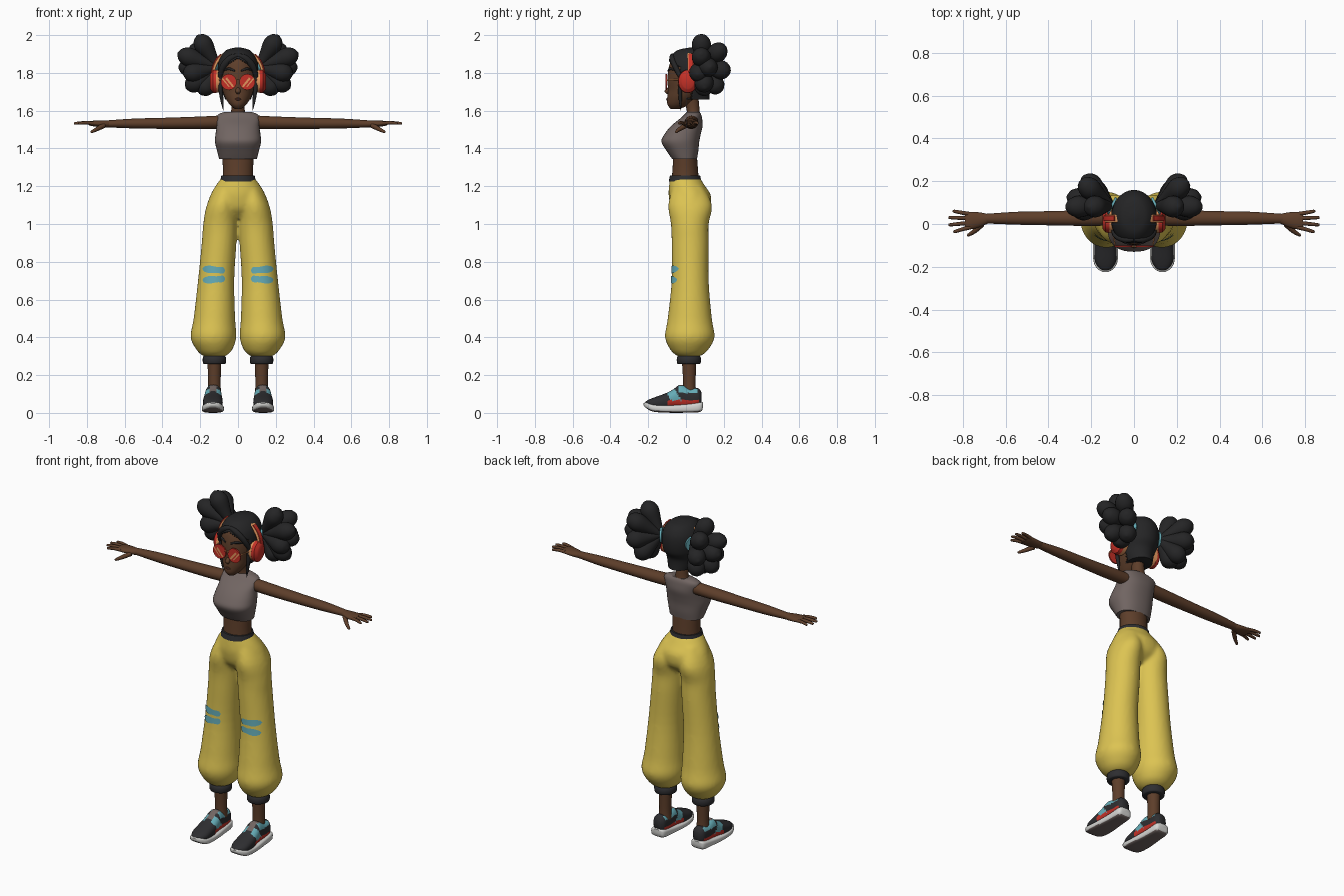
import bpy, bmesh, math
from mathutils import Vector

cube = bpy.data.objects.get("Cube")
if cube:
    bpy.data.objects.remove(cube, do_unlink=True)


def material(name, *rgb):
    m = bpy.data.materials.new(name)
    m.use_nodes = True
    m.diffuse_color = (*rgb, 1)
    bsdf = next(n for n in m.node_tree.nodes if n.type == 'BSDF_PRINCIPLED')
    bsdf.inputs["Base Color"].default_value = (*rgb, 1)
    bsdf.inputs["Roughness"].default_value = 0.8
    return m


YELLOW = material("yellow cloth", .72, .55, .085)
SKIN = material("brown skin", .11, .048, .023)
HAIR = material("black hair", .018, .018, .019)
GREY = material("warm grey", .165, .13, .122)
ORANGE = material("orange", .75, .3, .11)
RED = material("red", .55, .03, .02)
TEAL = material("teal", .13, .41, .47)
WHITE = material("off white", .66, .66, .64)
DARK = material("charcoal", .027, .027, .03)
LIP = material("dark brown", .05, .018, .012)
made = []


def add_mesh(name, verts, faces, mat, pair=False):
    bm = bmesh.new()
    vs = [bm.verts.new(v) for v in verts]
    for f in faces:
        bm.faces.new([vs[i] for i in f])
    bmesh.ops.recalc_face_normals(bm, faces=bm.faces)
    me = bpy.data.meshes.new(name)
    bm.to_mesh(me)
    bm.free()
    me.materials.append(mat)
    ob = bpy.data.objects.new(name, me)
    bpy.context.collection.objects.link(ob)
    if pair:
        ob.modifiers.new("mirror", 'MIRROR')
    made.append(ob)
    return ob


def spline(rows, k):
    """Catmull-Rom subdivision of rows of numbers."""
    out = []
    for i in range(len(rows) - 1):
        p = [rows[max(0, min(len(rows) - 1, i + j))] for j in (-1, 0, 1, 2)]
        for s in range(k):
            t = s / k
            out.append([b + .5 * t * (c - a + t * (2 * a - 5 * b + 4 * c - d + t * (3 * (b - c) + d - a)))
                        for a, b, c, d in zip(*p)])
    return out + [list(rows[-1])]


def sweep(name, rows, mat, axis=None, bend=None, n=24, k=4, power=2, pair=False):
    """Loft of rings (x, y, z, width, height); bend = reference vector for curved paths."""
    rows = spline(rows, k)
    pts = [Vector(r[:3]) for r in rows]
    main = Vector(axis) if axis else pts[-1] - pts[0]
    verts, faces = [], []
    for i, r in enumerate(rows):
        d = main if bend is None else pts[min(i + 1, len(pts) - 1)] - pts[max(i - 1, 0)]
        d = d.normalized()
        ref = Vector(bend) if bend else Vector((0, -1, 0) if abs(d.z) > .9 else (0, 0, 1))
        u = d.cross(ref).normalized()
        v = d.cross(u)
        for j in range(n):
            a = math.tau * j / n
            c, s = math.cos(a), math.sin(a)
            c, s = (math.copysign(abs(q) ** (2 / power), q) for q in (c, s))
            verts.append(pts[i] + u * c * max(r[3], .001) + v * s * max(r[4], .001))
    for i in range(len(rows) - 1):
        for j in range(n):
            a, b = i * n + j, i * n + (j + 1) % n
            faces.append((a, b, b + n, a + n))
    faces += [range(n), range(len(verts) - n, len(verts))]
    return add_mesh(name, verts, faces, mat, pair)


def paint(ob, mats, rule):
    for m in mats:
        ob.data.materials.append(m)
    for f in ob.data.polygons:
        f.material_index = rule(f.center, f.normal)


def plate(name, outline, y, mat):
    return add_mesh(name, [(x, y, z) for x, z in outline], [range(len(outline))], mat, True)


# Trousers: two legs and hips fused into one skin
leg = sweep("trousers", [(.125, .015, .30, .058, .06), (.125, .017, .33, .092, .097), (.13, .02, .4, .121, .131),
            (.125, .02, .5, .11, .117), (.116, .022, .7, .096, .098), (.1, .022, .9, .092, .098),
            (.094, .02, 1, .09, .1), (.085, .022, 1.1, .08, .116), (.06, .01, 1.2, .055, .08)],
            YELLOW, (0, 0, 1), n=32, pair=True)
hips = sweep("hips", [(0, .02, 1.03, .09, .05), (0, .024, 1.08, .163, .1), (0, .02, 1.15, .147, .112),
             (0, .006, 1.2, .12, .096), (0, -.006, 1.245, .087, .079)], YELLOW, (0, 0, 1), n=32)
leg.modifiers.clear()
bm = bmesh.new()
bm.from_mesh(leg.data)
geo = bmesh.ops.duplicate(bm, geom=bm.verts[:] + bm.edges[:] + bm.faces[:])["geom"]
for v in geo:
    if isinstance(v, bmesh.types.BMVert):
        v.co.x *= -1
bmesh.ops.reverse_faces(bm, faces=[f for f in geo if isinstance(f, bmesh.types.BMFace)])
bm.from_mesh(hips.data)
bm.to_mesh(leg.data)
bm.free()
made.remove(hips)
bpy.data.objects.remove(hips, do_unlink=True)
remesh = leg.modifiers.new("fuse", 'REMESH')
remesh.mode, remesh.voxel_size, remesh.use_smooth_shade = 'VOXEL', .01, True
soft = leg.modifiers.new("soften", 'SMOOTH')
soft.factor, soft.iterations = .5, 6

# Painted knee stripes, laid onto the trousers
for label, z, lean in (("upper", .758, .004), ("lower", .706, -.004)):
    cols, verts = 18, []
    for i in range(cols + 1):
        t = i / cols * 2 - 1
        h = .018 * (1 - abs(t) ** 6) ** .5 + .002 * math.sin(5 * t)
        verts += [(.128 + .058 * t, -.3, z + lean * t + h * q) for q in (-1, 0, 1)]
    faces = [(a, a + 1, a + 4, a + 3) for i in range(cols) for a in (3 * i, 3 * i + 1)]
    stripe = add_mesh(label + "_knee_stripes", verts, faces, TEAL, True)
    wrap = stripe.modifiers.new("lay", 'SHRINKWRAP')
    wrap.target, wrap.wrap_method, wrap.wrap_mode = leg, 'PROJECT', 'ABOVE_SURFACE'
    wrap.use_project_y, wrap.offset = True, .004

# Waist, crop top, neck
sweep("waistband", [(0, -.005, 1.225, .095, .086), (0, -.005, 1.256, .088, .08)], DARK, k=1, n=32)
sweep("waist", [(0, -.004, 1.2, .085, .075), (0, -.004, 1.28, .08, .068), (0, -.005, 1.4, .085, .06)], SKIN, n=32)
sweep("crop_top", [(0, -.008, 1.345, .1, .066), (0, -.018, 1.385, .11, .083), (0, -.03, 1.435, .122, .1),
      (0, -.018, 1.475, .119, .096), (0, .005, 1.52, .113, .083), (0, .028, 1.56, .116, .057),
      (0, .036, 1.58, .105, .044), (0, .038, 1.592, .075, .034)], GREY, (0, 0, 1), n=36, power=2.3)
sweep("neck", [(0, .04, 1.56, .055, .036), (0, .038, 1.6, .036, .034), (0, .025, 1.68, .036, .04)], SKIN, (0, 0, 1))

# Arms and hands
sweep("arms", [(.08, .03, 1.54, .035, .035), (.2, .028, 1.536, .037, .033), (.4, .027, 1.533, .033, .029),
      (.55, .027, 1.532, .03, .026), (.7, .025, 1.53, .022, .018)], SKIN, (1, 0, 0), pair=True)
sweep("palms", [(.68, .025, 1.53, .021, .018), (.72, .02, 1.53, .034, .018), (.765, .016, 1.532, .041, .015),
      (.79, .015, 1.533, .036, .01)], SKIN, (1, 0, 0), pair=True)
fingers = [("little", .77, .047, .848, .06), ("ring", .77, .027, .868, .03),
           ("middle", .77, .005, .868, -.004), ("index", .765, -.015, .845, -.036)]
for label, x0, y0, x1, y1 in fingers:
    sweep(label + "_fingers", [(x0, y0, 1.533, .01, .01), ((x0 + x1) / 2, (y0 + y1) / 2, 1.536, .009, .009),
          (x1 - .006, y1, 1.533, .007, .007), (x1, y1, 1.532, .002, .002)], SKIN, n=10, pair=True)
sweep("thumbs", [(.71, 0, 1.522, .014, .014), (.745, -.033, 1.503, .011, .011),
      (.774, -.052, 1.488, .007, .007), (.779, -.056, 1.486, .002, .002)], SKIN, n=10, pair=True)

# Head and face
skull = [(0, -.055, 1.61, .018, .026), (0, -.042, 1.632, .044, .056), (0, -.018, 1.67, .068, .081),
         (0, .008, 1.71, .083, .103), (0, .02, 1.76, .094, .118), (0, .026, 1.82, .097, .119),
         (0, .03, 1.87, .085, .105), (0, .034, 1.908, .052, .068), (0, .034, 1.922, .005, .005)]
sweep("head", skull, SKIN, (0, 0, 1), n=40)
sweep("nose", [(0, -.085, 1.728, .006, .006), (0, -.1, 1.703, .014, .014), (0, -.095, 1.688, .006, .006)],
      SKIN, (0, 0, -1), n=12)
sweep("lips", [(-.022, -.091, 1.66, .003, .002), (0, -.098, 1.661, .007, .008), (.022, -.091, 1.66, .003, .002)],
      LIP, n=12)
sweep("eyebrows", [(.018, -.095, 1.812, .003, .005), (.05, -.082, 1.822, .006, .007), (.076, -.055, 1.812, .003, .003)],
      HAIR, n=10, pair=True)

# Hair cap with an open face, bangs and loose locks
cap = sweep("hair_cap", [(0, .04, 1.66, .068, .085)] + [(x, y + .002, z + .012, a + .01, b + .012)
            for x, y, z, a, b in skull[3:]], HAIR, (0, 0, 1), n=56, k=8)
bm = bmesh.new()
bm.from_mesh(cap.data)
gone = []
for f in bm.faces:
    c = f.calc_center_median()
    if (c.y < -.025 and c.z < 1.88 - .5 * abs(c.x)) or (c.y < .03 and c.z < 1.72):
        gone.append(f)
bmesh.ops.delete(bm, geom=gone, context='FACES')
bm.to_mesh(cap.data)
bm.free()
shell = cap.modifiers.new("thickness", 'SOLIDIFY')
shell.thickness = .008
sweep("bangs", [(0, -.07, 1.893, .01, .012), (.04, -.074, 1.878, .017, .014), (.078, -.058, 1.835, .017, .014),
      (.095, -.03, 1.78, .012, .012), (.096, -.015, 1.73, .003, .003)], HAIR, bend=(0, -1, 0), n=14, pair=True)
sweep("loose_locks", [(.092, -.03, 1.79, .01, .01), (.093, -.032, 1.72, .011, .011), (.084, -.03, 1.65, .008, .008),
      (.077, -.028, 1.6, .001, .001)], HAIR, bend=(0, -1, 0), n=10, pair=True)

# Bunches of rounded hair lobes, tied with bands
root = Vector((.105, .085, 1.83))
tips = [(.215, .08, 2.0), (.25, .2, 1.94), (.32, .08, 1.905), (.315, .13, 1.83), (.24, .225, 1.81),
        (.29, .06, 1.79), (.275, .1, 1.715), (.205, .18, 1.7), (.2, .1, 1.685)]
shape = [(0, .016), (.35, .034), (.7, .051), (.9, .037), (.98, .014), (1, .001)]
for i, tip in enumerate(tips):
    sweep("hair_lobes_%d" % (i + 1), [(*root.lerp(Vector(tip), t), r, r) for t, r in shape],
          HAIR, n=18, pair=True)
sweep("hair_ties", [(.098, .083, 1.83, .043, .043), (.108, .088, 1.83, .043, .043)], TEAL, k=1, pair=True)


# Headphones
def arc(start, end, radius, thick, wide):
    angles = [math.radians(start + (end - start) * i / 28) for i in range(29)]
    return [(radius * math.cos(a), .026, 1.79 + (radius + .002) * math.sin(a), thick, wide) for a in angles]


sweep("headband", arc(-15, 195, .13, .008, .019), ORANGE, bend=(0, 1, 0), k=1, power=4)
sweep("headband_arms", arc(-15, 50, .139, .005, .013), RED, bend=(0, 1, 0), k=1, power=4, pair=True)
sweep("ear_cushions", [(.09, .01, 1.755, .05, .058), (.116, .01, 1.755, .053, .06)], ORANGE, k=1, n=32, pair=True)
sweep("ear_cups", [(.114, .01, 1.755, .052, .062), (.133, .01, 1.755, .05, .06), (.144, .01, 1.755, .036, .045),
      (.148, .01, 1.755, .03, .038)], RED, k=1, n=32, pair=True)

# Round sunglasses
sweep("lenses", [(.049, -.1, 1.752, .042, .042), (.049, -.108, 1.752, .042, .042)], RED, k=1, n=32, pair=True)
for label, s, w in (("wide", -.008, .009), ("narrow", .016, .004)):
    plate(label + "_lens_glints", [(.028 + s, 1.728), (.028 + s + w, 1.724), (.066 + s + w, 1.768),
          (.066 + s, 1.776)], -.1095, ORANGE)
sweep("glasses_bridge", [(-.015, -.106, 1.765, .003, .003), (.015, -.106, 1.765, .003, .003)], ORANGE, k=1, n=8)
sweep("glasses_temples", [(.088, -.102, 1.762, .003, .004), (.104, 0, 1.765, .003, .004)], ORANGE, k=1, n=8, pair=True)

# Cuffs and ankles
sweep("cuffs", [(.125, .015, .258, .054, .056), (.125, .015, .265, .061, .063), (.125, .015, .295, .061, .063),
      (.125, .015, .305, .05, .052)], DARK, k=2, pair=True)
sweep("ankles", [(.125, .018, .1, .036, .036), (.125, .018, .16, .033, .033), (.125, .016, .28, .037, .038)],
      SKIN, (0, 0, 1), pair=True)

# Trainers
sole = sweep("soles", [(.133, .09, .042, .025, .012), (.133, .075, .031, .044, .026), (.133, 0, .024, .05, .023),
             (.133, -.1, .021, .058, .02), (.133, -.175, .027, .056, .02), (.133, -.21, .04, .037, .015),
             (.133, -.224, .045, .012, .006)], WHITE, (0, -1, 0), n=32, power=3.5, pair=True)
paint(sole, [GREY], lambda c, n: int(n.z < -.75))
upper = sweep("shoe_uppers", [(.131, .083, .078, .022, .03), (.131, .065, .08, .038, .05), (.131, .02, .078, .042, .054),
              (.131, -.03, .085, .044, .064), (.132, -.07, .073, .048, .05), (.133, -.11, .06, .052, .043),
              (.133, -.17, .05, .05, .031), (.133, -.205, .046, .032, .02), (.133, -.218, .046, .012, .008)],
              DARK, (0, -1, 0), n=40, k=8, power=2.4, pair=True)


def shoe_colour(c, n):
    side = abs(c.x - .131)
    if c.z < .066 and -.1 < c.y < .07:
        return 1
    if side < .02 and -.085 < c.y < -.02 and c.z > .1:
        return 3
    slant = c.y + .6 * (c.z - .06)
    if side > .018 and (-.075 < slant < -.02 or (c.z > .105 and -.04 < c.y < .06)):
        return 2
    return 0


paint(upper, [RED, TEAL, GREY], shoe_colour)

# Smooth shading with sharp rims kept
bpy.ops.object.select_all(action='DESELECT')
for ob in made:
    ob.select_set(True)
bpy.context.view_layer.objects.active = made[0]
bpy.ops.object.shade_smooth_by_angle(angle=math.radians(45))
